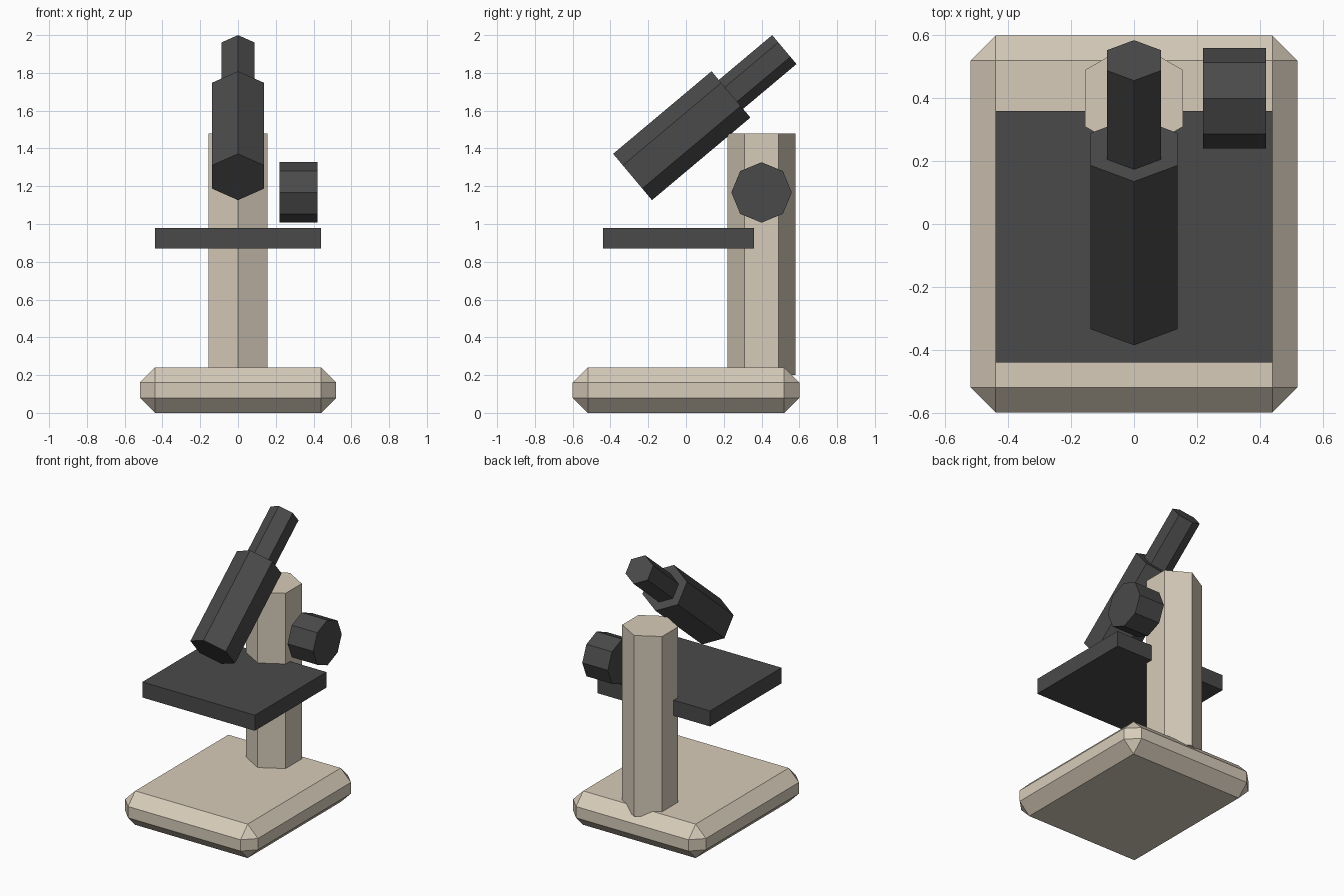
import bpy
import math

if "Cube" in bpy.data.objects:
    bpy.data.objects.remove(bpy.data.objects["Cube"])


def material(name, rgb):
    m = bpy.data.materials.new(name)
    m.diffuse_color = (*rgb, 1.0)
    m.use_nodes = True
    m.node_tree.nodes["Principled BSDF"].inputs["Base Color"].default_value = m.diffuse_color
    return m


CREAM = material("warm cream", (0.68, 0.60, 0.49))
DARK = material("dark grey", (0.068, 0.068, 0.068))


def finish(name, mat):
    ob = bpy.context.object
    ob.name = name
    ob.data.materials.append(mat)
    return ob


def box(name, loc, size, mat, bevel=0.0):
    bpy.ops.mesh.primitive_cube_add(size=1, location=loc)
    ob = finish(name, mat)
    ob.scale = size
    bpy.ops.object.transform_apply(location=False, rotation=False, scale=True)
    if bevel:
        mod = ob.modifiers.new("chamfer", 'BEVEL')
        mod.width = bevel
        mod.segments = 1
    return ob


def prism(name, sides, radius, length, loc, mat, rot=(0, 0, 0)):
    bpy.ops.mesh.primitive_cylinder_add(vertices=sides, radius=radius, depth=length,
                                        location=loc, rotation=rot)
    return finish(name, mat)


# Chamfered foot and upright hexagonal column
box("base", (0, 0, 0.12), (1.04, 1.2, 0.24), CREAM, bevel=0.08)
prism("column", 6, 0.18, 1.28, (0, 0.4, 0.84), CREAM)

# Specimen stage
box("stage", (0, -0.04, 0.925), (0.88, 0.8, 0.11), DARK)

# Focus knob on the right side only
prism("focus_knob", 8, 0.16, 0.2, (0.32, 0.4, 1.167), DARK, (0, math.pi / 2, 0))

# Tilted tube and eyepiece share one axis
TILT = math.radians(50)
CENTRE = (-0.0225, 1.4675)


def on_axis(t):
    return (0, CENTRE[0] + t * math.sin(TILT), CENTRE[1] + t * math.cos(TILT))


prism("tube", 6, 0.16, 0.68, on_axis(0), DARK, (-TILT, 0, 0))
prism("eyepiece", 6, 0.1, 0.42, on_axis(0.499), DARK, (-TILT, 0, 0))
